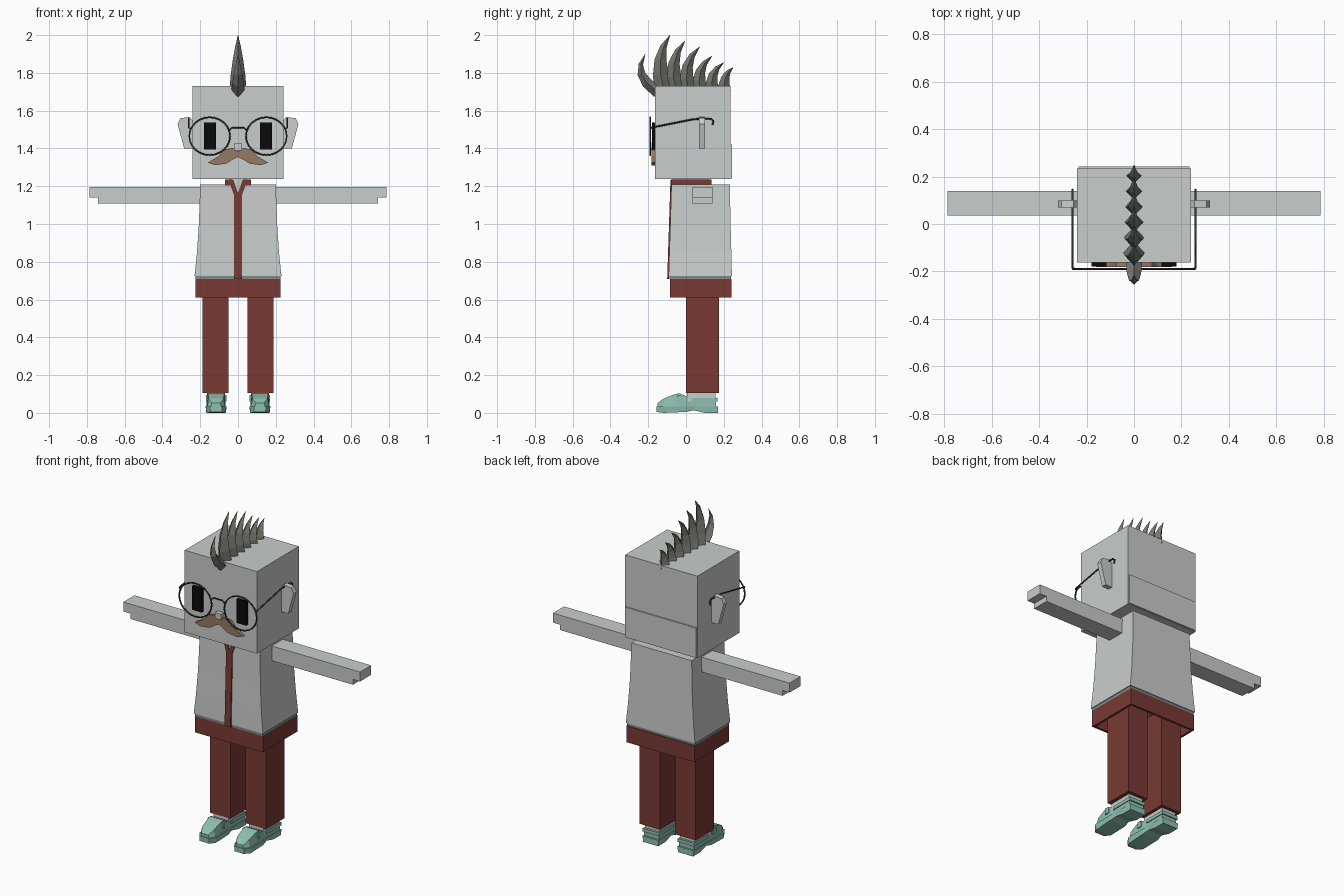
import bpy, bmesh, math
from mathutils import Vector

cube = bpy.data.objects.get("Cube")
if cube:
    bpy.data.objects.remove(cube, do_unlink=True)


def material(name, r, g, b):
    m = bpy.data.materials.new(name)
    m.use_nodes = True
    m.diffuse_color = (r, g, b, 1)
    bsdf = next(n for n in m.node_tree.nodes if n.type == 'BSDF_PRINCIPLED')
    bsdf.inputs["Base Color"].default_value = (r, g, b, 1)
    bsdf.inputs["Roughness"].default_value = 0.8
    return m


GREY = material("pale grey", 0.58, 0.61, 0.60)
HEM = material("hem grey", 0.22, 0.25, 0.24)
RED = material("dark red", 0.19, 0.042, 0.034)
TEAL = material("soft teal", 0.27, 0.53, 0.44)
BROWN = material("moustache brown", 0.30, 0.195, 0.127)
HAIR = material("hair grey", 0.19, 0.19, 0.165)
BLACK = material("eye black", 0.003, 0.003, 0.003)
WIRE = material("wire grey", 0.04, 0.04, 0.04)


def loft(name, rings, mat, caps=True):
    """Skin a list of equal-length point rings."""
    bm = bmesh.new()
    rows = [[bm.verts.new(p) for p in ring] for ring in rings]
    for a, b in zip(rows, rows[1:]):
        for i in range(len(a)):
            j = (i + 1) % len(a)
            bm.faces.new((a[i], a[j], b[j], b[i]))
    if caps:
        bm.faces.new(rows[0][::-1])
        bm.faces.new(rows[-1])
    bmesh.ops.recalc_face_normals(bm, faces=bm.faces)
    mesh = bpy.data.meshes.new(name)
    bm.to_mesh(mesh)
    bm.free()
    mesh.materials.append(mat)
    ob = bpy.data.objects.new(name, mesh)
    bpy.context.collection.objects.link(ob)
    return ob


def level(z, hx, y0, y1, cx=0):
    return [(cx - hx, y0, z), (cx + hx, y0, z), (cx + hx, y1, z), (cx - hx, y1, z)]


def box(name, x, y, z, mat, caps=True):
    cx, hx = (x[0] + x[1]) / 2, abs(x[1] - x[0]) / 2
    return loft(name, [level(h, hx, y[0], y[1], cx) for h in z], mat, caps)


def plate(name, outline, y0, y1, mat):
    """Extrude an x-z outline along y."""
    return loft(name, [[(x, y, z) for x, z in outline] for y in (y0, y1)], mat)


def wire(name, points, cyclic=False):
    cu = bpy.data.curves.new(name, 'CURVE')
    cu.dimensions = '3D'
    cu.bevel_depth = 0.0045
    cu.bevel_resolution = 1
    cu.use_fill_caps = True
    sp = cu.splines.new('POLY')
    sp.points.add(len(points) - 1)
    for p, co in zip(sp.points, points):
        p.co = (*co, 1)
    sp.use_cyclic_u = cyclic
    cu.materials.append(WIRE)
    ob = bpy.data.objects.new(name, cu)
    bpy.context.collection.objects.link(ob)


# Head, nape and nose
box("head", (-0.24, 0.24), (-0.163, 0.235), (1.237, 1.73), GREY)
box("nape", (-0.235, 0.235), (0.233, 0.243), (1.24, 1.42), GREY)
box("nose", (-0.02, 0.02), (-0.19, -0.16), (1.39, 1.425), GREY)

# Shirt, hem and neck
loft("shirt", [level(0.725, 0.23, -0.092, 0.243), level(0.85, 0.217, -0.088, 0.24),
               level(1.0, 0.207, -0.083, 0.236), level(1.21, 0.2, -0.077, 0.232)], GREY)
box("hem", (-0.225, 0.225), (-0.088, 0.238), (0.708, 0.726), HEM)
box("neck", (-0.045, 0.045), (-0.07, 0.12), (1.2, 1.24), GREY)


# Front strip and open collar, following the slope of the shirt
def strip(name, outline):
    def front(z):
        return -0.094 + (z - 0.725) * 0.033
    return loft(name, [[(x, front(z) + d, z) for x, z in outline] for d in (-0.005, 0.004)], RED)


strip("front_strip", [(-0.02, 0.71), (0.02, 0.71), (0.02, 1.16), (0, 1.14), (-0.02, 1.16)])

# Open-bottomed waist
waist = box("waist", (-0.225, 0.225), (-0.086, 0.242), (0.61, 0.709), RED, caps=False)
wall = waist.modifiers.new("wall", 'SOLIDIFY')
wall.thickness = 0.02
wall.offset = -1

for s, side in ((1, "left"), (-1, "right")):
    # Collar
    strip(side + "_lapel", [(s * x, z) for x, z in
                            ((0, 1.14), (0.02, 1.15), (0.05, 1.232), (0.025, 1.232), (0, 1.165))])
    box(side + "_collar", (s * 0.03, s * 0.07), (-0.08, 0.135), (1.205, 1.235), RED)

    # Arm with a notched hand
    arm = [(0.19, 1.108), (0.74, 1.108), (0.74, 1.14), (0.787, 1.14), (0.787, 1.197), (0.19, 1.197)]
    plate(side + "_arm", [(s * x, z) for x, z in arm], 0.035, 0.14, GREY)

    # Leg, sock
    box(side + "_leg", (s * 0.05, s * 0.187), (0, 0.175), (0.105, 0.705), RED)
    box(side + "_sock", (s * 0.068, s * 0.165), (0.005, 0.155), (0.06, 0.108), GREY)

    # Shoe: sole and upper skinned from toe to heel, then a strap
    def shoe(name, sections):
        cx = s * 0.116
        loft(side + name, [[(cx - w, y, a), (cx + w, y, a), (cx + w * t, y, b), (cx - w * t, y, b)]
                           for y, a, b, w, t in sections], TEAL)
    shoe("_sole", [(-0.155, 0.005, 0.035, 0.03, 1.1), (-0.12, 0, 0.035, 0.05, 1.1),
                   (0.0, 0.005, 0.035, 0.052, 1.08), (0.04, 0.014, 0.035, 0.046, 1.08),
                   (0.1, 0, 0.035, 0.05, 1.08), (0.17, 0, 0.035, 0.05, 1.08)])
    shoe("_upper", [(-0.15, 0.03, 0.052, 0.028, 0.8), (-0.12, 0.03, 0.075, 0.048, 0.8),
                    (-0.065, 0.03, 0.097, 0.05, 0.85), (-0.035, 0.03, 0.104, 0.05, 0.9),
                    (0.0, 0.03, 0.088, 0.05, 1.0), (0.02, 0.03, 0.078, 0.048, 1.0),
                    (0.16, 0.03, 0.078, 0.05, 1.0)])
    box(side + "_heel_band", (s * 0.062, s * 0.17), (0.03, 0.168), (0.06, 0.08), TEAL)
    box(side + "_strap", (s * 0.062, s * 0.17), (-0.045, -0.015), (0.06, 0.095), TEAL)

    # Ear and eye
    ear = [(0.235, 1.40), (0.285, 1.40), (0.32, 1.53), (0.305, 1.56), (0.255, 1.567), (0.235, 1.54)]
    plate(side + "_ear", [(s * x, z) for x, z in ear], 0.07, 0.1, GREY)
    box(side + "_eye", (s * 0.116, s * 0.18), (-0.18, -0.16), (1.395, 1.538), BLACK)

    # Spectacle rim and temple
    wire(side + "_rim", [(s * 0.15 + 0.108 * math.cos(a), -0.19, 1.465 + 0.1 * math.sin(a))
                         for a in (math.tau * i / 24 for i in range(24))], True)
    wire(side + "_temple", [(s * x, y, z) for x, y, z in
                            ((0.25, -0.19, 1.5), (0.26, -0.185, 1.51), (0.26, 0.04, 1.555),
                             (0.26, 0.13, 1.558), (0.26, 0.145, 1.545), (0.26, 0.14, 1.525))])

wire("bridge", [(-0.046, -0.19, 1.495), (-0.03, -0.19, 1.51), (0.03, -0.19, 1.51), (0.046, -0.19, 1.495)])

# Moustache
half = [(0.03, 1.403), (0.075, 1.392), (0.1, 1.36), (0.16, 1.325), (0.12, 1.311), (0.06, 1.32), (0.03, 1.34)]
outline = [(0, 1.385)] + half + [(0, 1.355)] + [(-x, z) for x, z in reversed(half)]
plate("moustache", outline, -0.182, -0.16, BROWN)


# Crest of curved spikes with diamond cross-sections
def spike(name, base, bend, tip, depth, width):
    b, c, t = (Vector((0, *p)) for p in (base, bend, tip))
    side = Vector((1, 0, 0))
    rings = []
    for u in (0, 0.25, 0.5, 0.75, 1):
        centre = b * (1 - u) ** 2 + c * 2 * u * (1 - u) + t * u * u
        along = ((c - b) * (1 - u) + (t - c) * u).normalized()
        out = along.cross(side) * depth * (1 - u ** 1.5 * 0.98)
        wide = side * width * (1 - u ** 1.3 * 0.98)
        rings.append([centre + out, centre + wide, centre - out, centre - wide])
    loft(name, rings, HAIR)


spike("fringe_spike", (-0.15, 1.70), (-0.29, 1.79), (-0.215, 1.90), 0.032, 0.036)
tips = [(-0.085, 2.0), (-0.005, 1.97), (0.074, 1.94), (0.138, 1.89), (0.2, 1.855), (0.25, 1.83)]
for i, (y, z) in enumerate(tips):
    y0 = -0.115 + 0.064 * i
    lean = 0.055 - 0.008 * i
    spike(f"crest_spike_{i + 1}", (y0, 1.70), (y0 - lean, 1.72 + (z - 1.72) * 0.6), (y, z),
          0.048 - 0.003 * i, 0.046 - 0.002 * i)
